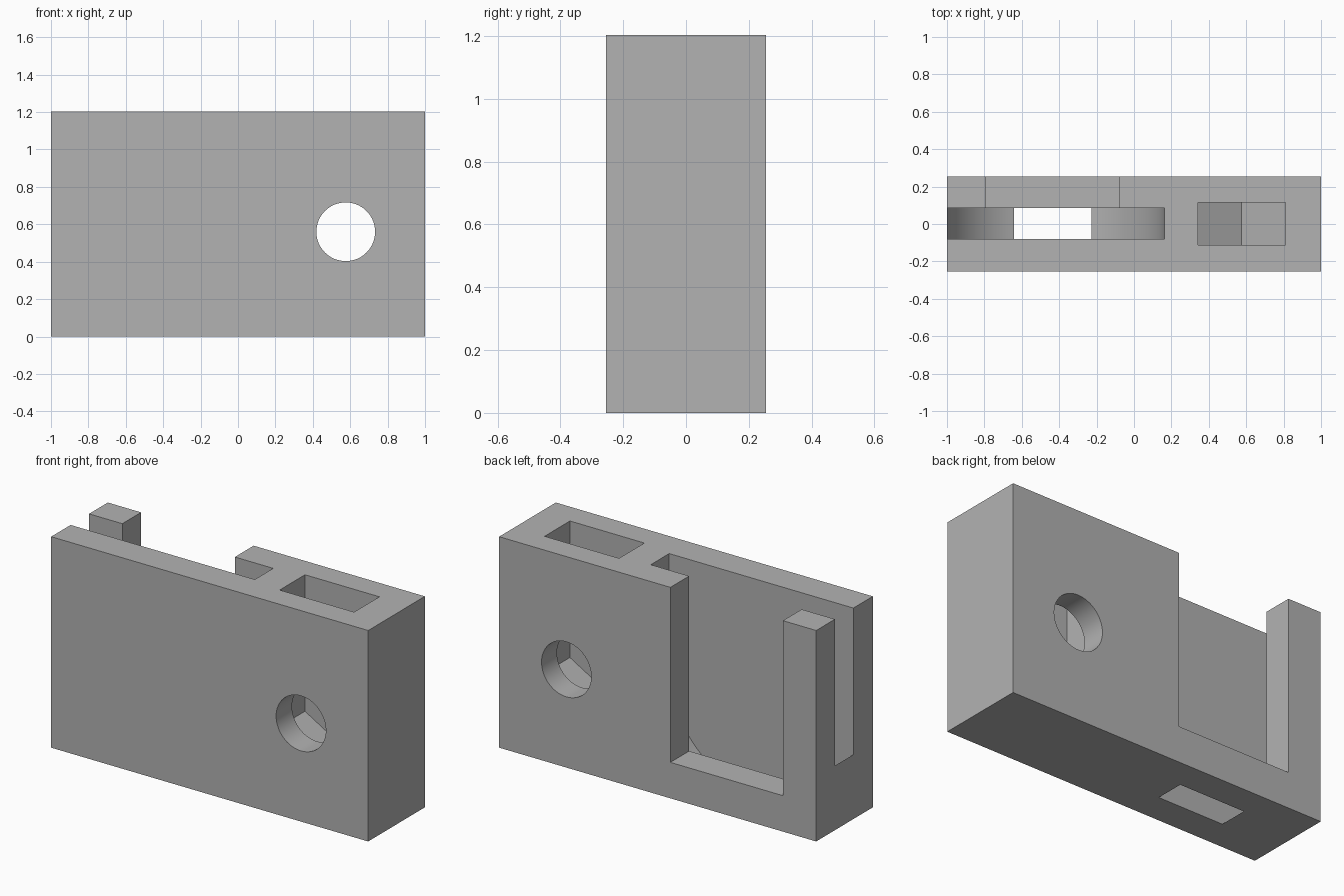
import bpy
import bmesh
from math import cos, sin, pi, radians

cube = bpy.data.objects.get("Cube")
if cube:
    bpy.data.objects.remove(cube, do_unlink=True)

WIDTH, DEPTH, HEIGHT = 2.0, 0.51, 1.203
AXIS_Z = 0.56          # shared height of the bolt and the wheel
ABOVE = HEIGHT + 0.2   # cutters rise past the top

grey = bpy.data.materials.new("plain grey")
grey.use_nodes = True
colour = (0.448, 0.448, 0.448, 1)
grey.diffuse_color = colour
grey.node_tree.nodes["Principled BSDF"].inputs["Base Color"].default_value = colour


def arc(cx, cz, radius, start, end, steps):
    angles = [start + (end - start) * i / steps for i in range(steps + 1)]
    return [(cx + radius * cos(a), cz + radius * sin(a)) for a in angles]


def extrude(name, profile, y0, y1):
    """Solid with an x-z profile running from y0 to y1."""
    bm = bmesh.new()
    face = bm.faces.new([bm.verts.new((x, y0, z)) for x, z in profile])
    result = bmesh.ops.extrude_face_region(bm, geom=[face])
    verts = [g for g in result["geom"] if isinstance(g, bmesh.types.BMVert)]
    bmesh.ops.translate(bm, verts=verts, vec=(0, y1 - y0, 0))
    bmesh.ops.recalc_face_normals(bm, faces=bm.faces)
    mesh = bpy.data.meshes.new(name)
    bm.to_mesh(mesh)
    bm.free()
    mesh.materials.append(grey)
    obj = bpy.data.objects.new(name, mesh)
    bpy.context.collection.objects.link(obj)
    return obj


def rectangle(x0, x1, z0, z1):
    return [(x0, z0), (x1, z0), (x1, z1), (x0, z1)]


# Main block
block = extrude("holder_block", rectangle(-WIDTH / 2, WIDTH / 2, 0, HEIGHT),
                -DEPTH / 2, DEPTH / 2)

# Wheel slot: round below, open to the top, the left end and the underside
wheel = arc(-0.435, AXIS_Z, 0.597, pi, 2 * pi, 64)
slot = wheel + [(wheel[-1][0], ABOVE), (wheel[0][0], ABOVE)]

# Nut pocket: lower half of a hexagon, open to the top
BOLT_X = 0.576
nut = arc(BOLT_X, AXIS_Z, 0.271, radians(210), radians(330), 2)
pocket = nut + [(nut[-1][0], ABOVE), (nut[0][0], ABOVE)]

# Bolt hole
bolt = arc(BOLT_X, AXIS_Z, 0.157, 0, 2 * pi, 64)[:-1]

cutters = [
    extrude("wheel_slot_cutter", slot, -0.08, 0.086),
    extrude("back_window_cutter", rectangle(-0.79, -0.08, 0.205, ABOVE), 0.03, 0.4),
    extrude("nut_pocket_cutter", pocket, -0.112, 0.116),
    extrude("bolt_hole_cutter", bolt, -0.4, 0.4),
]

bpy.ops.object.select_all(action="DESELECT")
block.select_set(True)
bpy.context.view_layer.objects.active = block
for cutter in cutters:
    cutter.hide_render = True
    cut = block.modifiers.new(cutter.name, "BOOLEAN")
    cut.operation = "DIFFERENCE"
    cut.solver = "EXACT"
    cut.object = cutter
    bpy.ops.object.modifier_apply(modifier=cut.name)
    bpy.data.objects.remove(cutter, do_unlink=True)

bpy.ops.object.shade_smooth_by_angle(angle=radians(25))
